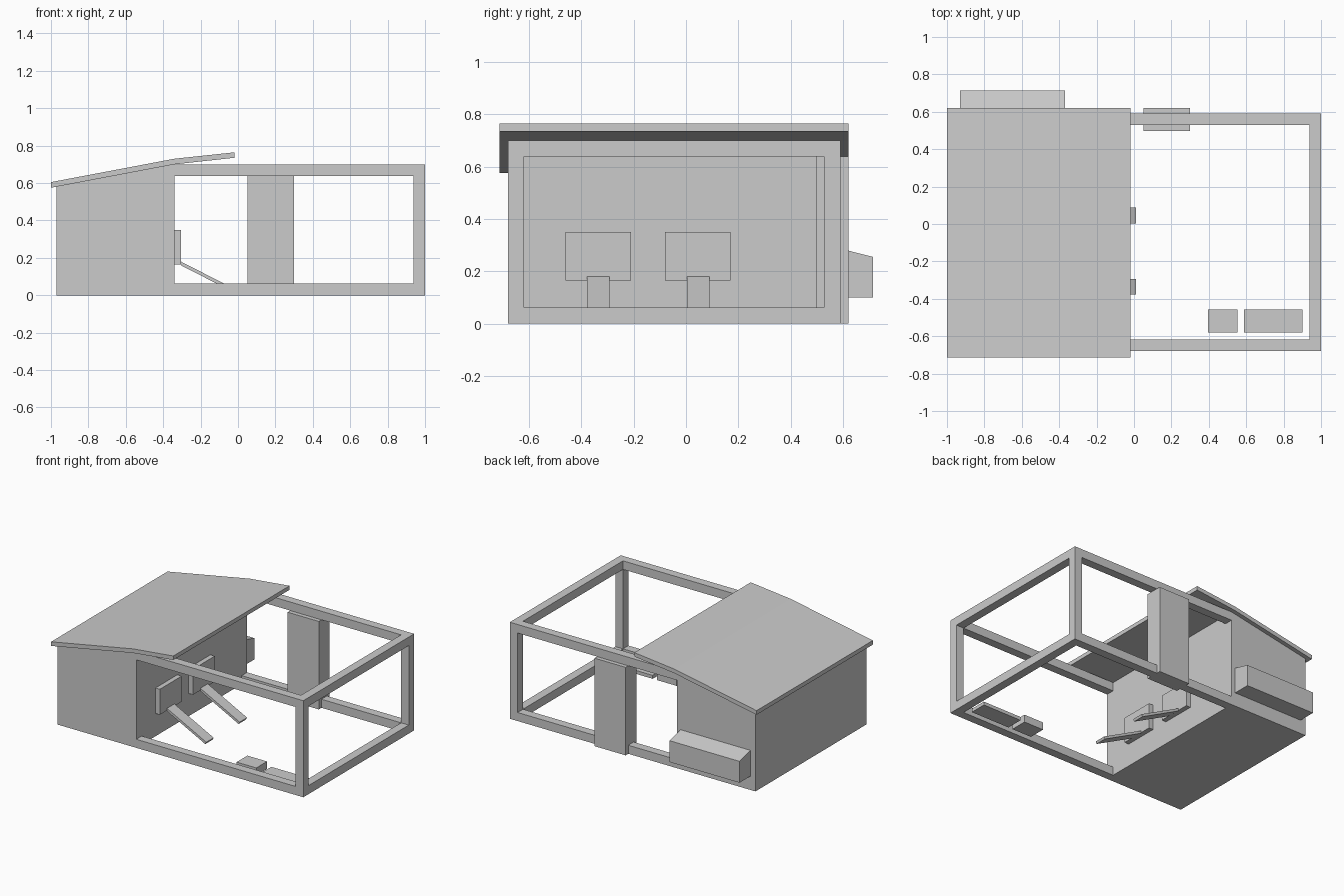
import bpy
import bmesh

cube = bpy.data.objects.get("Cube")
if cube:
    bpy.data.objects.remove(cube, do_unlink=True)

grey = bpy.data.materials.new("plain_grey")
grey.use_nodes = True
colour = (0.6, 0.6, 0.6, 1)
grey.diffuse_color = colour
grey.node_tree.nodes["Principled BSDF"].inputs["Base Color"].default_value = colour


def prism(name, profile, start, end, axis="y"):
    """Extrude a profile along y (profile is x, z) or along x (profile is y, z)."""
    bm = bmesh.new()
    place = (lambda a, b, d: (a, d, b)) if axis == "y" else (lambda a, b, d: (d, a, b))
    face = bm.faces.new([bm.verts.new(place(a, b, start)) for a, b in profile])
    new = bmesh.ops.extrude_face_region(bm, geom=[face])["geom"]
    shift = place(0, 0, end - start)
    bmesh.ops.translate(bm, vec=shift, verts=[v for v in new if isinstance(v, bmesh.types.BMVert)])
    bmesh.ops.recalc_face_normals(bm, faces=bm.faces)
    mesh = bpy.data.meshes.new(name)
    bm.to_mesh(mesh)
    bm.free()
    mesh.materials.append(grey)
    obj = bpy.data.objects.new(name, mesh)
    bpy.context.collection.objects.link(obj)
    return obj


def box(name, x, y, z):
    x0, x1 = x
    z0, z1 = z
    return prism(name, [(x0, z0), (x1, z0), (x1, z1), (x0, z1)], *y)


FRONT, BACK = -0.68, 0.59
WALL, END = -0.34, 1.0
TOP, BEAM = 0.70, 0.062

# Solid house under a bent overhanging roof
prism("house", [(-0.97, 0), (WALL, 0), (WALL, TOP), (-0.97, 0.581)], FRONT, BACK)
prism("roof", [(-1, 0.575), (WALL, TOP), (-0.02, 0.735),
               (-0.02, 0.764), (WALL, 0.73), (-1, 0.605)], FRONT - 0.033, BACK + 0.03)

# Open frame: long rails, end rails and corner posts
sides = {"front": (FRONT, FRONT + BEAM), "back": (BACK - BEAM, BACK)}
levels = {"bottom": (0, BEAM), "top": (TOP - BEAM, TOP)}
for level, z in levels.items():
    for side, y in sides.items():
        box(f"{level}_{side}_rail", (WALL, END), y, z)
    box(f"{level}_end_rail", (END - BEAM, END), (FRONT + BEAM, BACK - BEAM), z)
for side, y in sides.items():
    box(f"{side}_post", (END - BEAM, END), y, (BEAM, TOP - BEAM))

# Tall cabinet in the back side of the frame
box("cabinet", (0.05, 0.30), (0.497, 0.62), (0, TOP - BEAM))

# Sloping-topped box on the back wall
prism("back_box", [(BACK, 0.1), (0.715, 0.1), (0.715, 0.255), (BACK, 0.287)],
      -0.93, -0.37, axis="x")

# Two wall hatches, each with a ramp to the ground
for label, hatch_y, ramp_y in (("front", -0.46, -0.378), ("back", -0.08, 0.004)):
    box(f"{label}_hatch", (WALL, -0.305), (hatch_y, hatch_y + 0.25), (0.165, 0.35))
    prism(f"{label}_ramp", [(-0.305, 0.16), (-0.305, 0.18), (0.01, 0.019), (0.002, 0.003)],
          ramp_y, ramp_y + 0.085)

# Low blocks on the ground
box("small_block", (0.395, 0.553), (-0.58, -0.457), (0, 0.055))
box("long_block", (0.587, 0.90), (-0.58, -0.457), (0, 0.025))
